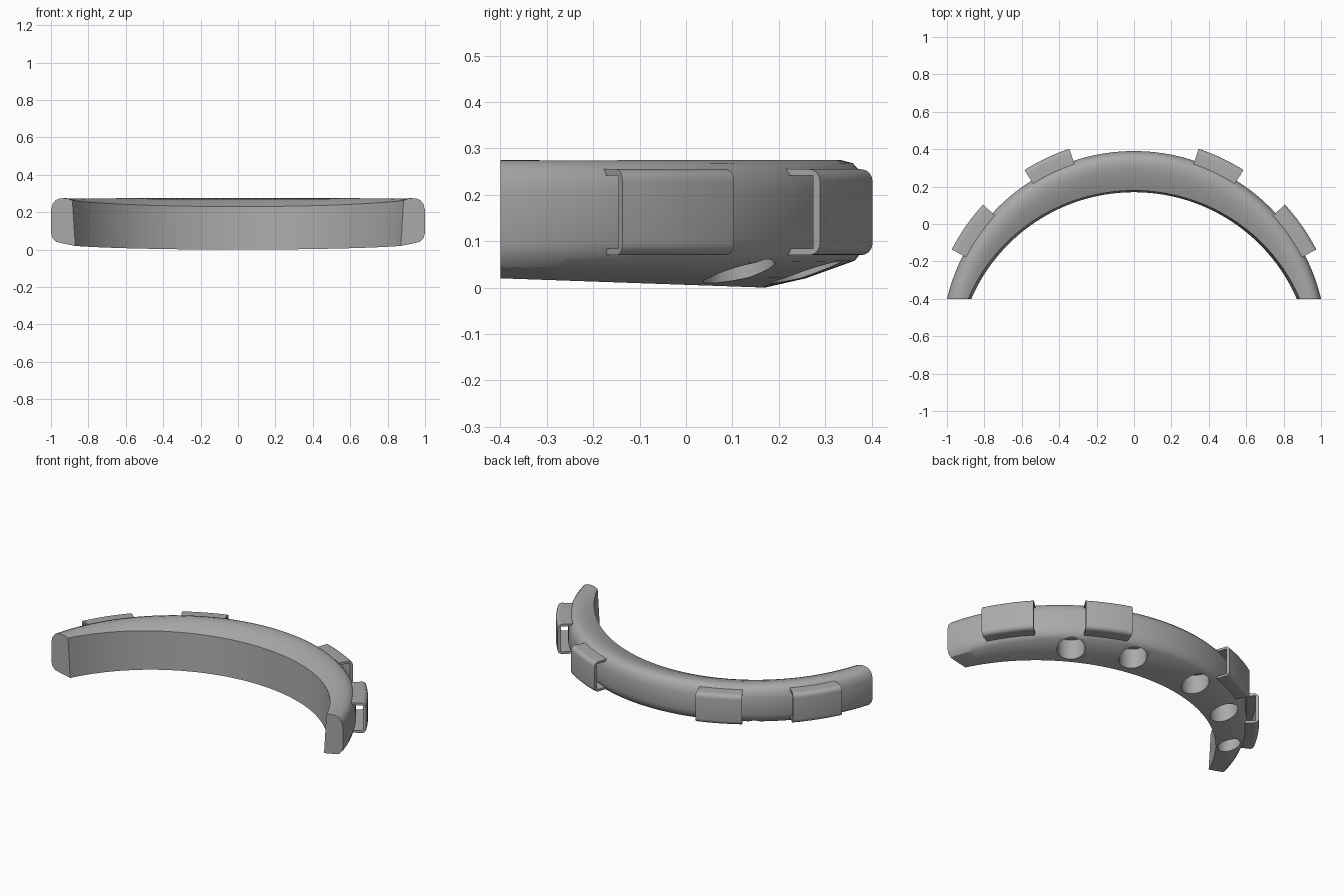
import bpy
import bmesh
from math import sin, cos, radians, sqrt, asin

if "Cube" in bpy.data.objects:
    bpy.data.objects.remove(bpy.data.objects["Cube"])

grey = bpy.data.materials.new("plain_grey")
grey.use_nodes = True
grey.diffuse_color = (0.4, 0.4, 0.4, 1)
grey.node_tree.nodes["Principled BSDF"].inputs["Base Color"].default_value = (0.4, 0.4, 0.4, 1)

OUT_R, OUT_Y = 1.028, -0.638    # outer arc radius and centre
IN_R, IN_Y = 0.949, -0.779      # inner arc radius and centre
END_Y = -0.4


def add_object(name, bm):
    bmesh.ops.recalc_face_normals(bm, faces=bm.faces)
    mesh = bpy.data.meshes.new(name)
    bm.to_mesh(mesh)
    bm.free()
    mesh.materials.append(grey)
    ob = bpy.data.objects.new(name, mesh)
    bpy.context.collection.objects.link(ob)
    return ob


def smooth(ob):
    bpy.ops.object.select_all(action='DESELECT')
    ob.select_set(True)
    bpy.context.view_layer.objects.active = ob
    bpy.ops.object.shade_smooth_by_angle(angle=radians(32))


def bridge(bm, rings, closed=False):
    """Skin a row of closed rings, then cap or join the ends."""
    n = len(rings[0])
    pairs = list(zip(rings, rings[1:]))
    for a, b in pairs:
        for i in range(n):
            j = (i + 1) % n
            bm.faces.new((a[i], a[j], b[j], b[i]))


def arc_point(radius, cy, t):
    """Point on an arc that ends at END_Y when t is -1 or 1."""
    half = asin(sqrt(radius ** 2 - (END_Y - cy) ** 2) / radius)
    return radius * sin(t * half), cy + radius * cos(t * half)


# Band: section (depth from inner to outer, height) at the middle and at the ends
MID = [(0, 0), (0.04, 0.23), (0.3, 0.254), (0.55, 0.27), (0.74, 0.275), (0.86, 0.268),
       (0.95, 0.248), (1, 0.21), (1, 0.11), (0.96, 0.08), (0.88, 0.058), (0.4, 0.02)]
END = [(0, 0.02), (0.12, 0.263), (0.3, 0.272), (0.45, 0.275), (0.62, 0.274), (0.8, 0.265),
       (0.93, 0.245), (1, 0.21), (1, 0.09), (0.94, 0.062), (0.8, 0.042), (0.4, 0.03)]

bm = bmesh.new()
rings = []
STEPS = 72
for step in range(STEPS + 1):
    t = 2 * step / STEPS - 1
    ix, iy = arc_point(IN_R, IN_Y, t)
    ox, oy = arc_point(OUT_R, OUT_Y, t)
    k = (iy - END_Y) / (IN_R + IN_Y - END_Y)
    ring = []
    for (sm, zm), (se, ze) in zip(MID, END):
        s, z = se + (sm - se) * k, ze + (zm - ze) * k
        ring.append(bm.verts.new((ix + (ox - ix) * s, iy + (oy - iy) * s, z)))
    rings.append(ring)
bridge(bm, rings)
bm.faces.new(rings[0])
bm.faces.new(rings[-1])
band = add_object("curved_band", bm)

# Blind round holes in the underside
for angle, radius in ((36, 0.077), (14, 0.077), (-14, 0.077), (-36, 0.077), (-58, 0.064)):
    a = radians(angle)
    mid_r = 0.92 + 0.028 * abs(sin(a)) ** 2
    bm = bmesh.new()
    bmesh.ops.create_cone(bm, cap_ends=True, segments=40, radius1=radius, radius2=radius, depth=0.3)
    bmesh.ops.translate(bm, verts=bm.verts,
                        vec=(mid_r * sin(a), OUT_Y + mid_r * cos(a), -0.02))
    cutter = add_object("hole_cutter", bm)
    cutter.hide_render = True
    mod = band.modifiers.new("hole", 'BOOLEAN')
    mod.operation = 'DIFFERENCE'
    mod.solver = 'EXACT'
    mod.object = cutter
    bpy.context.view_layer.objects.active = band
    bpy.ops.object.modifier_apply(modifier=mod.name)
    bpy.data.objects.remove(cutter)
smooth(band)

# Strap loops: thin open sleeves that stand off the outer face
Z0, Z1, R0, R1 = 0.07, 0.255, 1.0, 1.096
WALL, LEG, ROUND = 0.018, 0.014, 0.026


def loop_profile():
    pts = [(R0, Z0)]
    for cz, start in ((Z0 + ROUND, -90), (Z1 - ROUND, 0)):
        for i in range(6):
            a = radians(start + 18 * i)
            pts.append((R1 - ROUND + ROUND * cos(a), cz + ROUND * sin(a)))
    pts += [(R0, Z1), (R0, Z1 - LEG), (R1 - WALL, Z1 - LEG), (R1 - WALL, Z0 + LEG), (R0, Z0 + LEG)]
    return pts


def strap_loop(name, start, end, side):
    bm = bmesh.new()
    rings = []
    for i in range(9):
        a = radians(start + (end - start) * i / 8)
        rings.append([bm.verts.new((side * r * sin(a), OUT_Y + r * cos(a), z))
                      for r, z in loop_profile()])
    bridge(bm, rings)
    bm.faces.new(rings[0])
    bm.faces.new(rings[-1])
    smooth(add_object(name, bm))


for side, label in ((1, "left"), (-1, "right")):
    strap_loop(label + "_rear_strap_loop", 18.4, 32.3, side)
    strap_loop(label + "_side_strap_loop", 47.4, 62.8, side)
